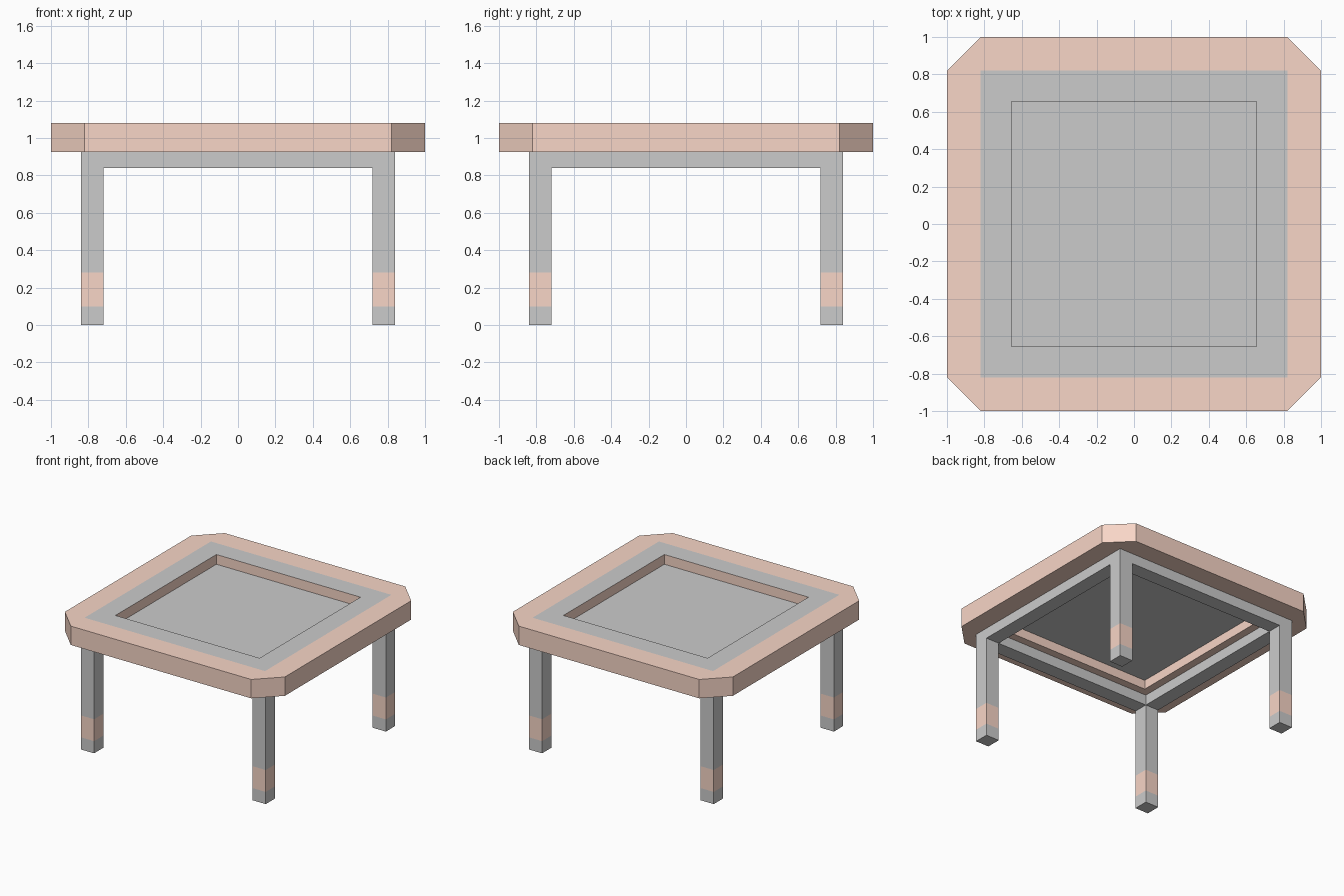
import bpy, bmesh
from mathutils import Matrix, Vector
from math import pi

if "Cube" in bpy.data.objects:
    bpy.data.objects.remove(bpy.data.objects["Cube"])

orange = bpy.data.materials.new("orange")
orange.diffuse_color = (0.94, 0.67, 0.57, 1)
orange.use_nodes = True
orange.node_tree.nodes["Principled BSDF"].inputs["Base Color"].default_value = orange.diffuse_color
grey = bpy.data.materials.new("grey")
grey.diffuse_color = (0.8, 0.8, 0.8, 1)
grey.use_nodes = True
grey.node_tree.nodes["Principled BSDF"].inputs["Base Color"].default_value = grey.diffuse_color


def finish(name, bm):
    bmesh.ops.remove_doubles(bm, verts=bm.verts, dist=1e-4)
    bmesh.ops.recalc_face_normals(bm, faces=bm.faces)
    mesh = bpy.data.meshes.new(name)
    bm.to_mesh(mesh)
    bm.free()
    mesh.materials.append(grey)
    mesh.materials.append(orange)
    obj = bpy.data.objects.new(name, mesh)
    bpy.context.collection.objects.link(obj)
    return obj


def four_sided(name, faces):
    """Repeat the faces of the front side around z; each is (points, slot)."""
    bm = bmesh.new()
    for k in range(4):
        rot = Matrix.Rotation(k * pi / 2, 3, 'Z')
        for pts, slot in faces:
            f = bm.faces.new([bm.verts.new(rot @ Vector(p)) for p in pts])
            f.material_index = slot
    return finish(name, bm)


def strip(h1, z1, h2, z2):
    """Front-side quad between two square loops of half width h1 and h2."""
    return [(-h1, -h1, z1), (h1, -h1, z1), (h2, -h2, z2), (-h2, -h2, z2)]


# Table top frame: chamfered outline, painted border, square opening
OUT, IN, HOLE, BOT, TOP = 1.0, 0.82, 0.655, 0.925, 1.08
faces = [(strip(IN, TOP, HOLE, TOP), 0),
         (strip(IN, BOT, HOLE, BOT), 1),
         (strip(HOLE, TOP, HOLE, BOT), 1),
         ([(-IN, -OUT, BOT), (IN, -OUT, BOT), (IN, -OUT, TOP), (-IN, -OUT, TOP)], 1),
         ([(IN, -OUT, BOT), (OUT, -IN, BOT), (OUT, -IN, TOP), (IN, -OUT, TOP)], 1)]
for z in (BOT, TOP):
    faces.append(([(-IN, -OUT, z), (IN, -OUT, z), (IN, -IN, z), (-IN, -IN, z)], 1))
    faces.append(([(IN, -OUT, z), (OUT, -IN, z), (IN, -IN, z)], 1))
four_sided("table_top_frame", faces)

# Recessed centre panel
bm = bmesh.new()
bmesh.ops.create_grid(bm, x_segments=1, y_segments=1, size=HOLE,
                      matrix=Matrix.Translation((0, 0, 1.0)))
finish("centre_panel", bm)

# Apron under the top, flush with the legs
LEG_OUT, LEG_IN, APRON = 0.84, 0.72, 0.84
four_sided("apron", [(strip(LEG_OUT, BOT, LEG_OUT, APRON), 0),
                     (strip(LEG_OUT, APRON, LEG_IN, APRON), 0),
                     (strip(LEG_IN, APRON, LEG_IN, BOT), 0),
                     (strip(LEG_IN, BOT, LEG_OUT, BOT), 0)])

# Legs with a painted band
c, w = (LEG_OUT + LEG_IN) / 2, LEG_OUT - LEG_IN
for name, sx, sy in (("front_left_leg", -1, -1), ("front_right_leg", 1, -1),
                     ("back_left_leg", -1, 1), ("back_right_leg", 1, 1)):
    bm = bmesh.new()
    bmesh.ops.create_cube(bm, size=1, matrix=Matrix.Translation((sx * c, sy * c, APRON / 2))
                          @ Matrix.Diagonal((w, w, APRON, 1)))
    for z in (0.1, 0.28):
        bmesh.ops.bisect_plane(bm, geom=bm.verts[:] + bm.edges[:] + bm.faces[:],
                               plane_co=(0, 0, z), plane_no=(0, 0, 1))
    for f in bm.faces:
        f.material_index = int(0.1 < f.calc_center_median().z < 0.28)
    finish(name, bm)
